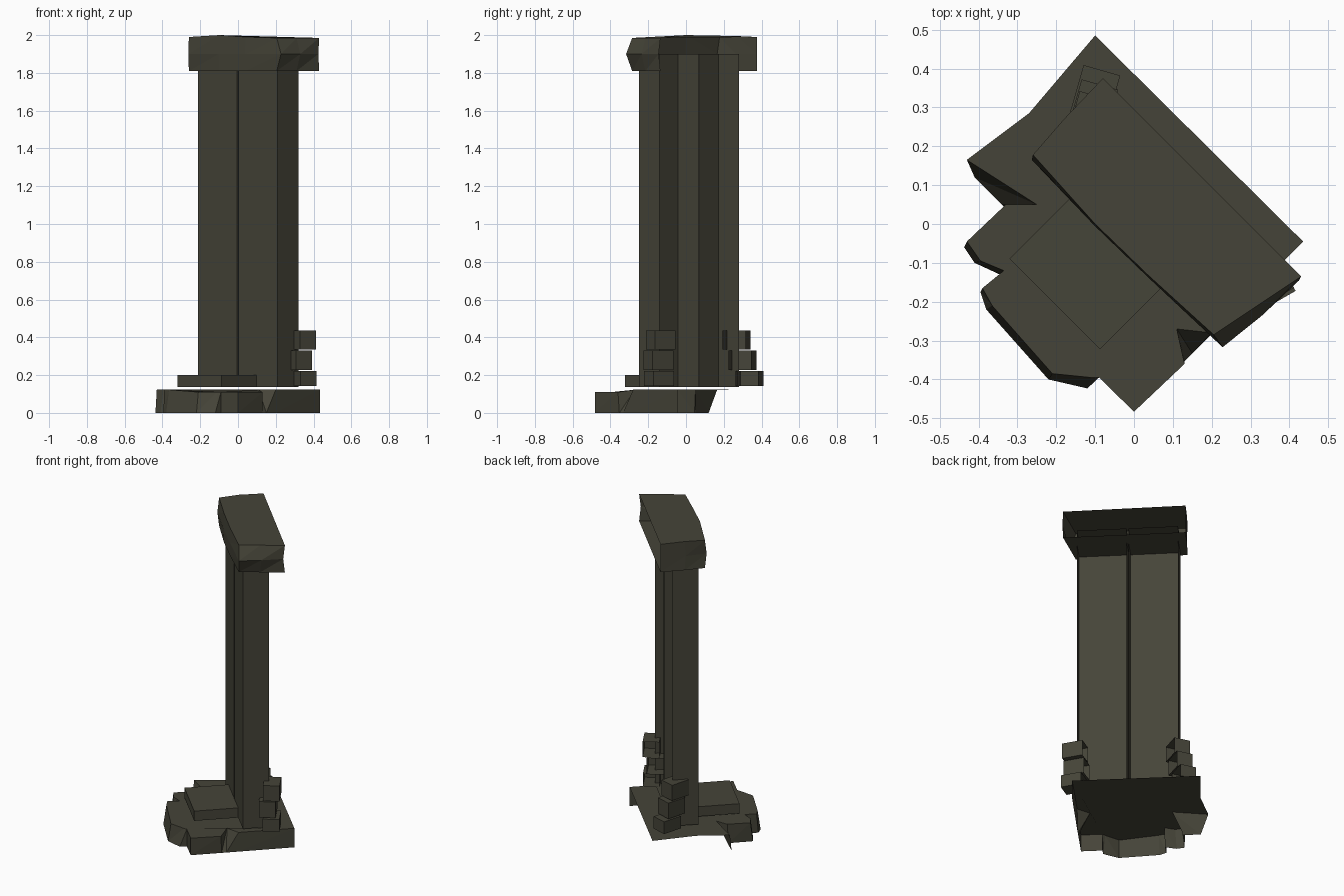
import bpy
import bmesh
from math import radians
from mathutils import Matrix, Vector

if "Cube" in bpy.data.objects:
    bpy.data.objects.remove(bpy.data.objects["Cube"])

stone = bpy.data.materials.new("dark olive stone")
stone.use_nodes = True
COLOUR = (0.06, 0.058, 0.04, 1)
stone.diffuse_color = COLOUR
stone.node_tree.nodes["Principled BSDF"].inputs["Base Color"].default_value = COLOUR

# The wall runs diagonally: its local x points along it, its local y to the back
DIAGONAL = Matrix.Rotation(radians(-45), 4, 'Z')


def finish(name, bm):
    mesh = bpy.data.meshes.new(name)
    bm.to_mesh(mesh)
    bm.free()
    mesh.materials.append(stone)
    obj = bpy.data.objects.new(name, mesh)
    bpy.context.collection.objects.link(obj)


def box(name, low, high, matrix, open_side):
    """Box between two local corners, without the face on its open side."""
    low, high = Vector(low), Vector(high)
    bm = bmesh.new()
    bmesh.ops.create_cube(bm, size=1)
    bm.normal_update()
    hidden = [f for f in bm.faces if f.normal.dot(Vector(open_side)) > 0.9]
    bmesh.ops.delete(bm, geom=hidden, context='FACES')
    for v in bm.verts:
        v.co = Vector([(a + b) / 2 + c * (b - a) for a, b, c in zip(low, high, v.co)])
    bm.transform(matrix)
    finish(name, bm)


def shell(name, rings, back=(), cap_bottom=False):
    """Wall lofted through open outlines; the top sheet also takes in the back points."""
    bm = bmesh.new()
    loops = [[bm.verts.new(p) for p in ring] for ring in rings]
    for lower, upper in zip(loops, loops[1:]):
        for i in range(len(lower) - 1):
            bm.faces.new((lower[i], lower[i + 1], upper[i + 1]))
            bm.faces.new((lower[i], upper[i + 1], upper[i]))
    bm.faces.new(loops[-1] + [bm.verts.new(p) for p in back])
    if cap_bottom:
        bm.faces.new(loops[0][::-1])
    finish(name, bm)


# Broken base slab: jagged front with a lower front rim, open behind and below
base_top = [(-.43, .165), (-.25, .05), (-.33, .05), (-.43, -.045), (-.395, -.095),
            (-.335, -.12), (-.39, -.165), (-.365, -.21), (-.21, -.385), (-.11, -.395),
            (-.09, -.395), (0, -.483), (.13, -.36), (.11, -.27), (.2, -.28), (.435, -.045)]
base_low = [(-.41, .12), (-.34, .05), (-.335, .045), (-.437, -.06), (-.41, -.1),
            (-.345, -.13), (-.395, -.175), (-.38, -.22), (-.22, -.4), (-.12, -.423),
            (-.09, -.395), (0, -.483), (.13, -.353), (.15, -.333), (.2, -.283), (.435, -.045)]
shell("base_slab",
      [[(x, y, 0) for x, y in base_low],
       [(x, y, .11 if y < -.35 else .123) for x, y in base_top]],
      back=[(-.1, .485, .12), (-.27, .285, .122)])

# Front step, open against the pillars
BACK = (0, 1, 0)
box("front_step", (-.163, -.29, .137), (.166, -.028, .2), DIAGONAL, BACK)

# Two tall slabs, hollow from behind, with a narrow gap between them
for name, start, end in (("left_pillar", .033, .325), ("right_pillar", -.27, .022)):
    box(name, (start, -.028, .137), (end, .127, 1.9), DIAGONAL, BACK)

# Rough capstone, open at the back, bulging at its front corner
cap_edge = [(-.08, .375), (-.18, .27), (-.26, .178), (-.1, 0), (.04, -.135),
            (.205, -.285), (.31, -.215), (.43, -.135)]
cap_mid = [(-.08, .375), (-.183, .265), (-.263, .165), (-.103, -.003), (.037, -.138),
           (.228, -.317), (.33, -.235), (.425, -.145)]
tops = (1.99, 1.995, 1.99, 2, 1.99, 1.985, 1.985, 1.985)
shell("capstone",
      [[(x, y, 1.81) for x, y in cap_edge],
       [(x, y, 1.9) for x, y in cap_mid],
       [(x, y, z) for (x, y), z in zip(cap_edge, tops)]],
      cap_bottom=True)

# Stacked blocks sunk into both ends, each with one open side
stacks = (("left_block", 30, BACK, ((.342, -.142), (.317, -.146), (.338, -.134))),
          ("right_block", -16, (1, 0, 0), ((-.1, .335), (-.105, .298), (-.11, .268))))
levels = ((.143, .222), (.228, .33), (.335, .435))
for name, angle, inner, centres in stacks:
    for n, ((x, y), (z0, z1)) in enumerate(zip(centres, levels)):
        place = Matrix.Translation((x, y, 0)) @ Matrix.Rotation(radians(angle), 4, 'Z')
        box(f"{name}_{n + 1}", (-.049, -.063, z0), (.049, .063, z1), place, inner)
